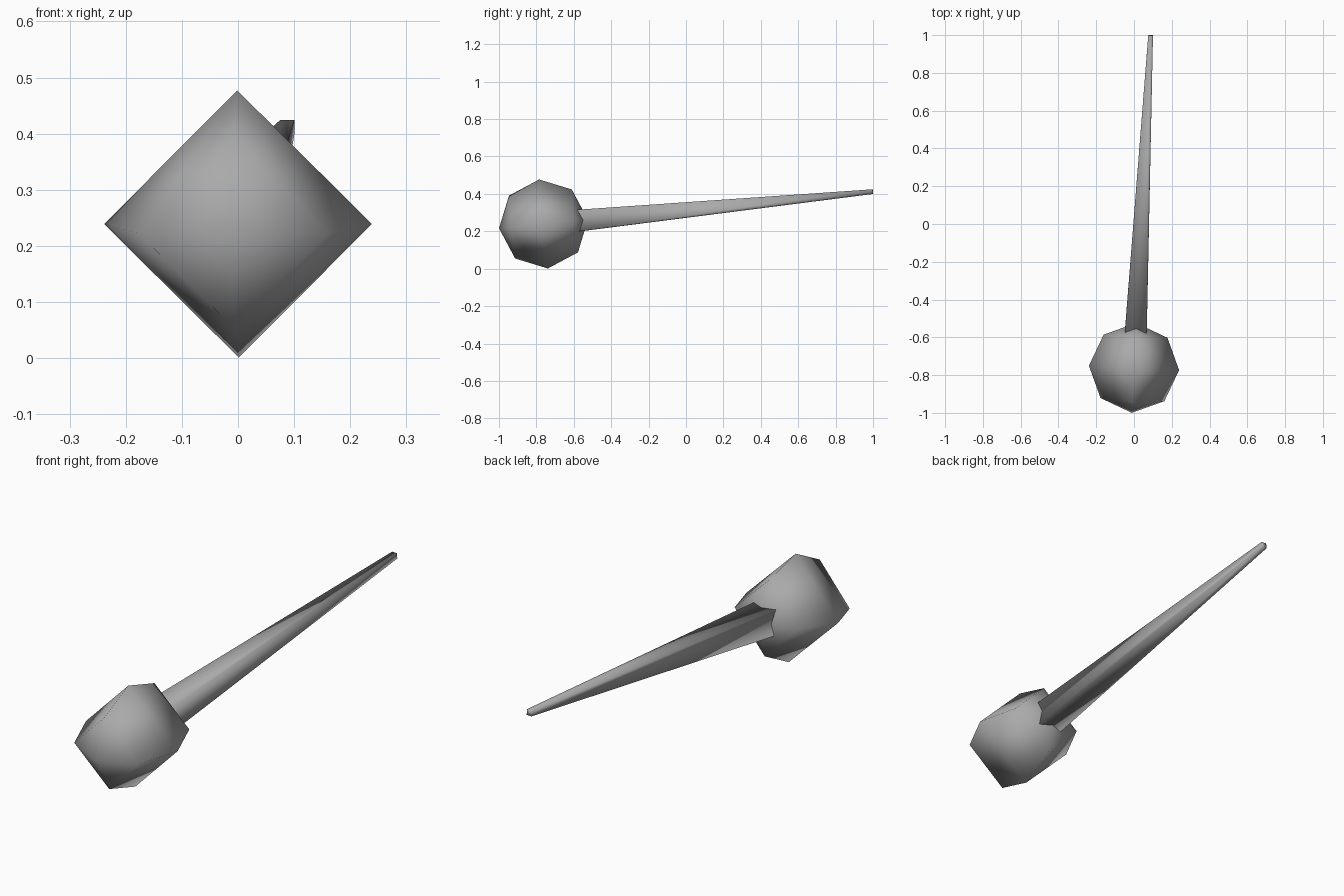
import bpy
import bmesh
import math
from mathutils import Matrix, Vector

cube = bpy.data.objects.get("Cube")
if cube:
    bpy.data.objects.remove(cube, do_unlink=True)

# One plain grey for every part
grey = bpy.data.materials.new("plain_grey")
grey.use_nodes = True
colour = (0.4, 0.4, 0.4, 1)
grey.diffuse_color = colour
grey.node_tree.nodes["Principled BSDF"].inputs["Base Color"].default_value = colour

# Shared frame: local z runs along the tilted handle
CENTRE = Vector((0, -0.762, 0.239))
TIP = Vector((0.088, 0.999, 0.412))
axis = TIP - CENTRE
FRAME = (Matrix.Translation(CENTRE)
         @ axis.to_track_quat('Y', 'Z').to_matrix().to_4x4()
         @ Matrix.Rotation(-math.pi / 2, 4, 'X'))


def add_part(name, bm):
    bm.transform(FRAME)
    bmesh.ops.recalc_face_normals(bm, faces=bm.faces)
    for face in bm.faces:
        face.smooth = True
    mesh = bpy.data.meshes.new(name)
    bm.to_mesh(mesh)
    bm.free()
    mesh.materials.append(grey)
    obj = bpy.data.objects.new(name, mesh)
    bpy.context.collection.objects.link(obj)
    return obj


# Head: four-segment ball with its poles on the handle axis
bm = bmesh.new()
bmesh.ops.create_uvsphere(bm, u_segments=4, v_segments=4, radius=0.239)
add_part("head", bm)

# Handle: square bar tapering from inside the head to the tip
start, end = 0.12, axis.length
bm = bmesh.new()
bmesh.ops.create_cone(bm, cap_ends=True, segments=4,
                      radius1=0.06 * math.sqrt(2), radius2=0.0125 * math.sqrt(2),
                      depth=end - start)
bm.transform(Matrix.Translation((0, 0, (start + end) / 2))
             @ Matrix.Rotation(math.pi / 4, 4, 'Z'))
add_part("handle", bm)
